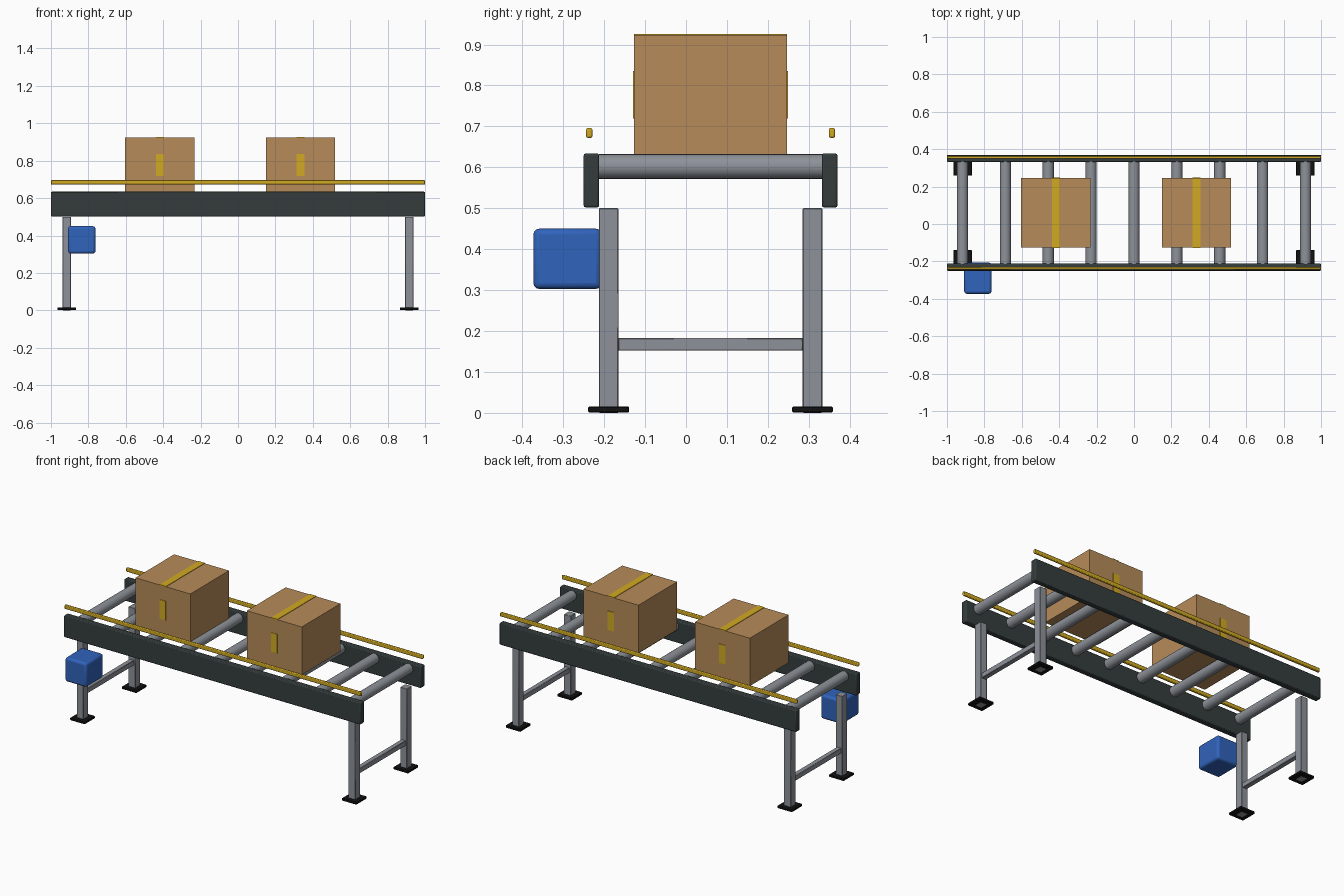
import bpy, math
from mathutils import Matrix

if "Cube" in bpy.data.objects:
    bpy.data.objects.remove(bpy.data.objects["Cube"])


def material(name, rgb):
    m = bpy.data.materials.new(name)
    m.diffuse_color = (*rgb, 1)
    m.use_nodes = True
    m.node_tree.nodes["Principled BSDF"].inputs["Base Color"].default_value = m.diffuse_color
    return m


STEEL = material("grey_steel", (0.27, 0.29, 0.32))
RAIL = material("dark_frame", (0.035, 0.046, 0.046))
BLACK = material("black_rubber", (0.006, 0.006, 0.006))
CARD = material("cardboard", (0.47, 0.26, 0.098))
YELLOW = material("yellow_paint", (0.64, 0.40, 0.016))
BLUE = material("blue_motor", (0.03, 0.125, 0.5))

MID = 0.06  # centre line of the conveyor in y


def box(name, x, y, z, mat, bevel=0.0, segments=2):
    """Box from (min, max) ranges, optionally with rounded edges."""
    bpy.ops.mesh.primitive_cube_add(size=1)
    ob = bpy.context.object
    ob.name = name
    size = [r[1] - r[0] for r in (x, y, z)]
    ob.data.transform(Matrix.Diagonal((*size, 1)))
    ob.location = [(r[0] + r[1]) / 2 for r in (x, y, z)]
    ob.data.materials.append(mat)
    if bevel:
        b = ob.modifiers.new("rounded_edges", 'BEVEL')
        b.width = bevel
        b.segments = segments
        bpy.ops.object.shade_smooth_by_angle(angle=math.radians(35))
    return ob


def around(c, half):
    return (c - half, c + half)


# Side frames and guard rails
for side, tag in ((-1, "front"), (1, "back")):
    box(f"{tag}_side_frame", (-1, 1), around(MID + side * 0.291, 0.019),
        (0.502, 0.634), RAIL, 0.005)
    box(f"{tag}_guard_rail", (-1, 1), around(MID + side * 0.2965, 0.0075),
        (0.672, 0.696), YELLOW, 0.004)

# Leg frames: legs, feet and cross bar at both ends
for end, etag in ((-1, "left"), (1, "right")):
    x = end * 0.916
    for side, tag in ((-1, "front"), (1, "back")):
        y = MID + side * 0.249
        box(f"{etag}_{tag}_leg", around(x, 0.0225), around(y, 0.024),
            (0, 0.5), STEEL, 0.002, 1)
        box(f"{etag}_{tag}_foot", around(x, 0.05), around(y, 0.05),
            (0.0005, 0.016), BLACK, 0.003, 1)
    box(f"{etag}_cross_bar", around(x, 0.015), around(MID, 0.226),
        (0.152, 0.183), STEEL, 0.002, 1)

# Rollers
for i in range(9):
    bpy.ops.mesh.primitive_cylinder_add(
        vertices=24, radius=0.03, depth=0.546,
        location=(-0.917 + i * 0.22925, MID, 0.602),
        rotation=(math.pi / 2, 0, 0))
    roller = bpy.context.object
    roller.name = f"roller_{i + 1}"
    roller.data.materials.append(STEEL)
    bpy.ops.object.shade_smooth_by_angle(angle=math.radians(35))

# Cartons with tape over the top and on the front and back
for i, x in enumerate((-0.418, 0.3335), 1):
    box(f"carton_{i}", around(x, 0.185), around(MID, 0.1865), (0.631, 0.923), CARD)
    box(f"carton_{i}_top_tape", around(x, 0.0215), around(MID, 0.187),
        (0.921, 0.926), YELLOW)
    for side, tag in ((-1, "front"), (1, "back")):
        box(f"carton_{i}_{tag}_tape", around(x, 0.0215),
            around(MID + side * 0.187, 0.0025), (0.719, 0.835), YELLOW)

# Drive motor housing
box("motor_housing", (-0.908, -0.762), (-0.373, -0.206), (0.303, 0.45), BLUE, 0.014, 3)
